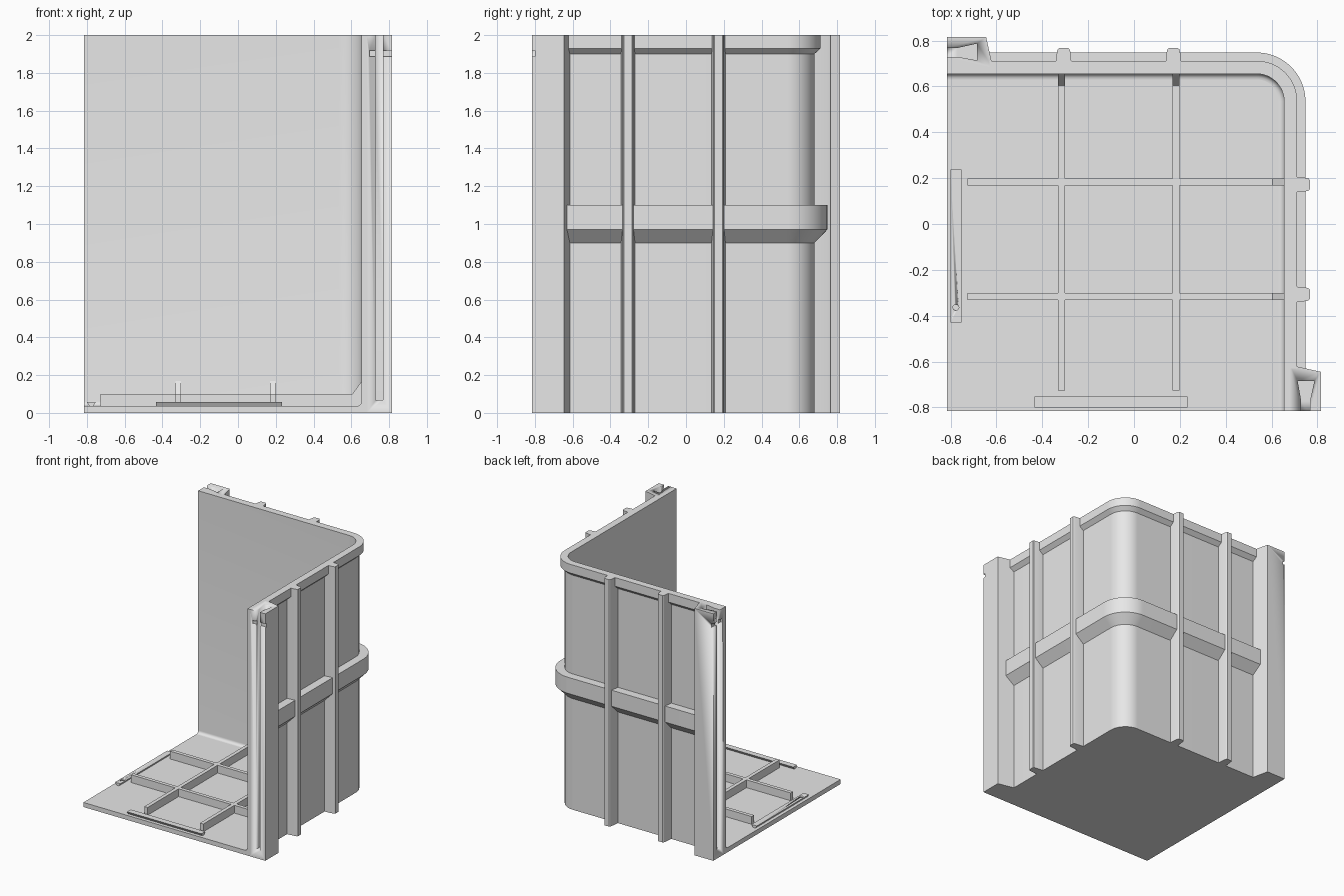
import bpy, bmesh, math
from mathutils import Vector

cube = bpy.data.objects.get("Cube")
if cube:
    bpy.data.objects.remove(cube, do_unlink=True)

grey = bpy.data.materials.new("plain grey")
grey.use_nodes = True
colour = (0.8, 0.8, 0.8, 1)
grey.diffuse_color = colour
grey.node_tree.nodes["Principled BSDF"].inputs["Base Color"].default_value = colour

EDGE = 0.815      # outer limit of the floor and posts
INNER = 0.655     # inner wall face
OUTER = 0.68      # outer wall face
CENTRE = 0.535    # centre of the rounded corner
FLOOR = 0.037     # floor thickness


def upright(p, q, h):
    return Vector((p, q, h))


def upright_swapped(p, q, h):
    return Vector((q, p, h))


def along_x(p, q, h):
    return Vector((h, p, q))


def along_y(p, q, h):
    return Vector((p, h, q))


def finish(name, bm):
    bmesh.ops.recalc_face_normals(bm, faces=bm.faces)
    mesh = bpy.data.meshes.new(name)
    bm.to_mesh(mesh)
    bm.free()
    mesh.materials.append(grey)
    mesh.shade_smooth()
    mesh.set_sharp_from_angle(angle=math.radians(25))
    obj = bpy.data.objects.new(name, mesh)
    bpy.context.collection.objects.link(obj)
    return obj


def loft(name, rings):
    """Skin a list of closed rings and cap both ends."""
    bm = bmesh.new()
    rows = [[bm.verts.new(v) for v in ring] for ring in rings]
    for a, b in zip(rows, rows[1:]):
        for i in range(len(a)):
            j = (i + 1) % len(a)
            bm.faces.new((a[i], a[j], b[j], b[i]))
    bm.faces.new(rows[0])
    bm.faces.new(rows[-1])
    return finish(name, bm)


def prism(name, outline, start, end, place=upright):
    return loft(name, [[place(p, q, h) for p, q in outline] for h in (start, end)])


def corner_path(face, stop):
    """Plan line of a wall face: right side, round corner, back side."""
    r = face - CENTRE
    arc = [(CENTRE + r * math.cos(t), CENTRE + r * math.sin(t))
           for t in (math.pi / 2 * i / 20 for i in range(21))]
    return [(face, stop)] + arc + [(stop, face)]


def wall_sweep(name, profile, stop):
    lines = [[(x, y, z) for x, y in corner_path(face, stop)] for face, z in profile]
    return loft(name, [list(ring) for ring in zip(*lines)])


def cut(obj, *cutters):
    for cutter in cutters:
        cutter.hide_render = True
        mod = obj.modifiers.new("cut", 'BOOLEAN')
        mod.operation = 'DIFFERENCE'
        mod.solver = 'EXACT'
        mod.object = cutter
    graph = bpy.context.evaluated_depsgraph_get()
    mesh = bpy.data.meshes.new_from_object(obj.evaluated_get(graph))
    obj.modifiers.clear()
    obj.data = mesh
    for cutter in cutters:
        bpy.data.objects.remove(cutter, do_unlink=True)


def rectangle(x0, x1, y0, y1):
    return [(x0, y0), (x1, y0), (x1, y1), (x0, y1)]


# Floor plate with the rounded back corner
prism("floor", [(-EDGE, -EDGE)] + corner_path(OUTER, -EDGE), 0, FLOOR)

# Thin wall with a small fillet where it meets the floor
fillet = 0.024
foot = [(INNER - fillet + fillet * math.sin(t), FLOOR + fillet - fillet * math.cos(t))
        for t in (math.pi / 2 * i / 6 for i in range(7))]
wall_sweep("wall", foot + [(INNER, 2), (OUTER, 2), (OUTER, FLOOR)], -EDGE)

# Top rim and middle band, both chamfered underneath
for name, face, low, mid, high in (("top_rim", 0.712, 1.9, 1.93, 2),
                                   ("middle_band", 0.748, 0.9, 0.97, 1.1)):
    wall_sweep(name, [(OUTER, low), (face, mid), (face, high), (OUTER, high)], -0.63)

# Edge posts with dovetail slots and catch notches
post = [(OUTER, -EDGE), (EDGE, -EDGE), (EDGE, -0.645), (OUTER, -0.615)]
slot = [(0.729, -0.83), (0.729, -0.77), (0.714, -0.685),
        (0.787, -0.685), (0.768, -0.77), (0.768, -0.83)]
for side, place in (("front", upright), ("back", upright_swapped)):
    obj = prism(side + "_post", post, 0, 2, place)
    cut(obj,
        prism("slot_cutter", slot, 0.067, 2.1, place),
        prism("notch_cutter", rectangle(0.695, 0.83, -0.83, -0.799), 1.886, 1.918, place))

# Vertical outside ribs and floor ribs with gussets at the wall
floor_rib = [(-0.727, FLOOR), (INNER, FLOOR), (INNER, 0.168), (0.605, 0.1), (-0.727, 0.1)]
for number, (mid, low_mid) in enumerate(((-0.307, -0.316), (0.172, 0.184)), 1):
    half = [(OUTER, 0.037), (0.752, 0.029), (0.762, 0.026), (0.767, 0.02)]
    outline = [(d, mid - w) for d, w in half] + [(d, mid + w) for d, w in reversed(half)]
    prism(f"right_wall_rib_{number}", outline, 0, 2, upright)
    prism(f"back_wall_rib_{number}", outline, 0, 2, upright_swapped)
    a, b = low_mid - 0.015, low_mid + 0.015
    prism(f"floor_rib_lengthwise_{number}", floor_rib, a, b,
          lambda p, q, h: Vector((h, p, q)))
    prism(f"floor_rib_crosswise_{number}", floor_rib, a, b, along_y)

# Dovetail tongues on the open edges of the floor
tongue = [(-0.788, FLOOR), (-0.766, FLOOR), (-0.753, 0.058), (-0.801, 0.058)]
prism("front_tongue", tongue, -0.434, 0.233, along_x)
left_tongue = prism("left_tongue", tongue, -0.43, 0.238, along_y)
hole = [(-0.777 + 0.013 * math.cos(t), -0.364 + 0.013 * math.sin(t))
        for t in (math.tau * i / 16 for i in range(16))]
cut(left_tongue, prism("hole_cutter", hole, 0.042, 0.1))
